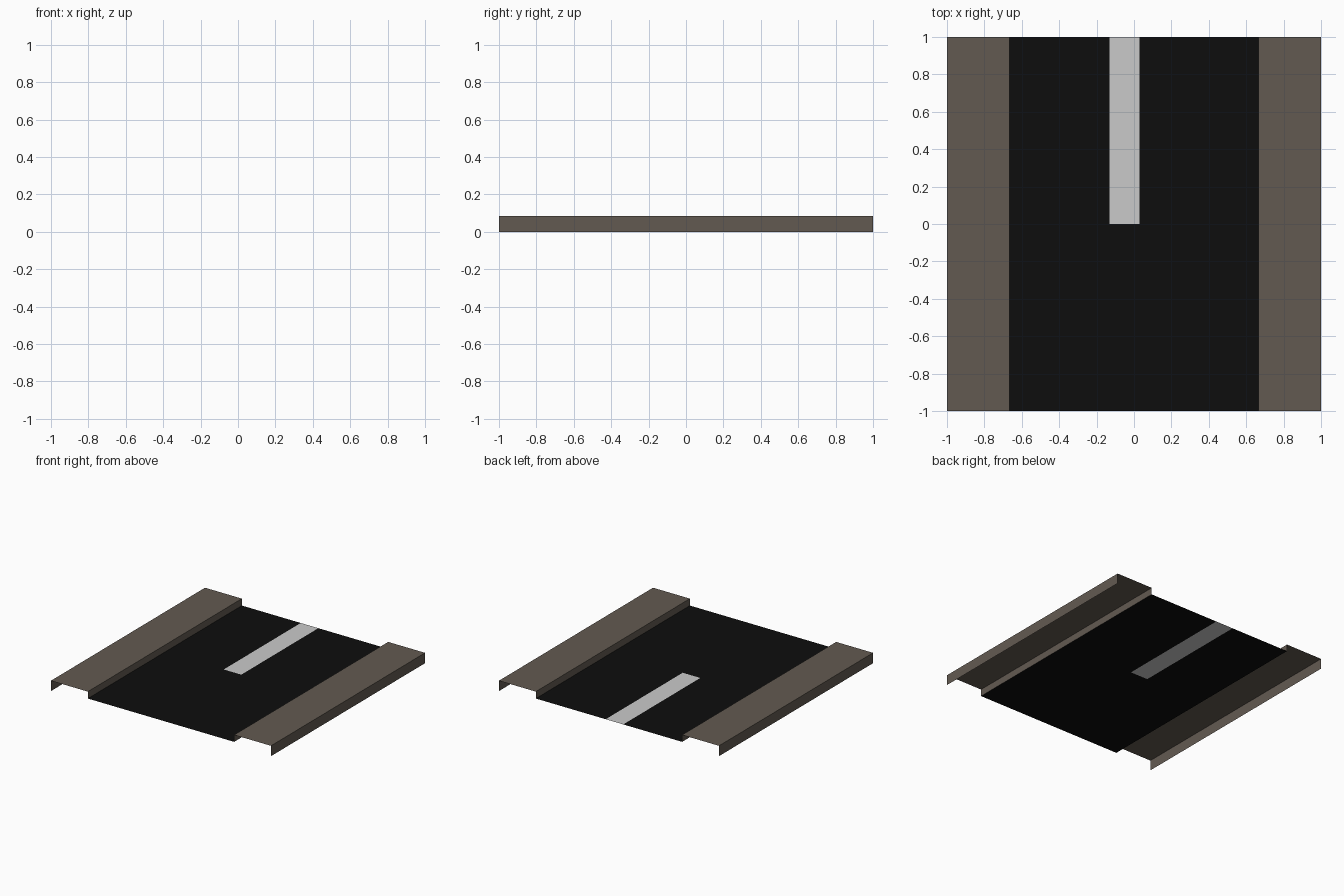
import bpy

if "Cube" in bpy.data.objects:
    bpy.data.objects.remove(bpy.data.objects["Cube"])

W, L = 1.0, 1.0          # half width, half length
CURB_X = 0.665           # inner edge of the pavement
TOP_Z, ROAD_Z = 0.085, 0.028


def material(name, rgb):
    m = bpy.data.materials.new(name)
    m.diffuse_color = (*rgb, 1.0)
    m.use_nodes = True
    m.node_tree.nodes["Principled BSDF"].inputs["Base Color"].default_value = m.diffuse_color
    return m


asphalt = material("black asphalt", (0.004, 0.004, 0.004))
paint = material("light grey paint", (0.59, 0.59, 0.59))
stone = material("brown grey stone", (0.124, 0.102, 0.083))


def sheet(name, profile, y0, y1, mat):
    """Sweep an open x/z profile along y as single-thickness faces."""
    verts = [(x, y, z) for x, z in profile for y in (y0, y1)]
    faces = [(2 * i, 2 * i + 1, 2 * i + 3, 2 * i + 2) for i in range(len(profile) - 1)]
    # profiles run left to right, so flip the winding to face up / outward
    faces = [f[::-1] for f in faces]
    me = bpy.data.meshes.new(name)
    me.from_pydata(verts, [], faces)
    me.materials.append(mat)
    ob = bpy.data.objects.new(name, me)
    bpy.context.collection.objects.link(ob)
    return ob


# Raised pavements: outer wall, top, inner kerb; open ends and underside
left = [(-W, 0), (-W, TOP_Z), (-CURB_X, TOP_Z), (-CURB_X, ROAD_Z)]
right = [(-x, z) for x, z in reversed(left)]
sheet("left_pavement", left, -L, L, stone)
sheet("right_pavement", right, -L, L, stone)

# Road surface in flat pieces around the painted dash
S0, S1 = -0.13, 0.03
for name, x0, x1, y0, y1, mat in (
    ("road_front", -CURB_X, CURB_X, -L, 0, asphalt),
    ("road_left", -CURB_X, S0, 0, L, asphalt),
    ("road_right", S1, CURB_X, 0, L, asphalt),
    ("lane_dash", S0, S1, 0, L, paint),
):
    sheet(name, [(x0, ROAD_Z), (x1, ROAD_Z)], y0, y1, mat)
